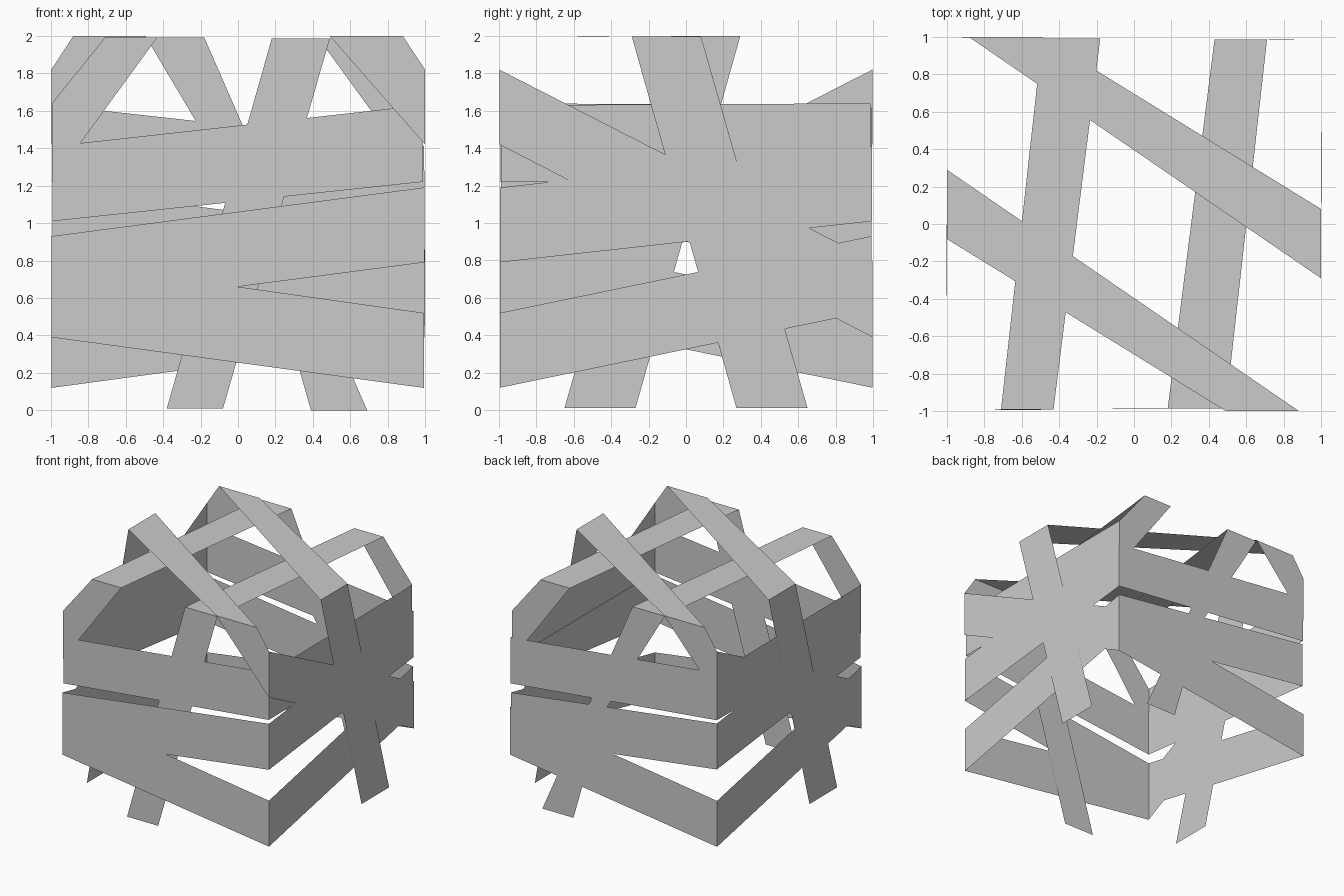
import bpy

if "Cube" in bpy.data.objects:
    bpy.data.objects.remove(bpy.data.objects["Cube"])

# One ribbon wound around a 2 x 2 x 2 box: each station is a fold line on a box edge,
# (first edge point, second edge point). The other ribbon is its half-turn copy.
def corner(x, y, hi, lo):
    return (x, y, hi), (x, y, lo)

STATIONS = [
    ((1, .27, .01), (1, .65, .01)),        # hanging end, right side
    ((1, -.29, 2), (1, .08, 2)),           # right top edge
    ((-.88, 1, 2), (-.49, 1, 2)),          # back top edge
    corner(-1, 1, 1.82, 1.42),
    corner(-1, -1, .80, .39),
    corner(1, -1, .52, .12),
    corner(1, 1, .93, .53),
    corner(-1, 1, 1.19, .79),
    corner(-1, -1, 1.41, 1.01),
    corner(1, -1, 1.63, 1.22),
    corner(1, 1, 1.64, 1.22),
    ((.71, 1, 2), (.43, 1, 2)),            # back top edge again
    ((.49, -1, 2), (.18, -1, 2)),          # front top edge
]


def ribbon(name, end, turn, depth):
    """Skin the stations with quads, sinking slightly so later wraps lie underneath."""
    stations = STATIONS + [end]
    verts = []
    for i, pair in enumerate(stations):
        d = depth * i / (len(stations) - 1)

        def sink(v):
            return v - d if v == 1 else v + d if v == -1 else v
        for x, y, z in pair:
            verts.append((turn * sink(x), turn * sink(y), 2 - d if z == 2 else z))
    faces = [(2 * i, 2 * i + 1, 2 * i + 3, 2 * i + 2) for i in range(len(stations) - 1)]
    mesh = bpy.data.meshes.new(name)
    mesh.from_pydata(verts, [], faces)
    obj = bpy.data.objects.new(name, mesh)
    bpy.context.collection.objects.link(obj)


# Two interlaced ribbons, each with its own hanging end
ribbon("ribbon_front", ((-.08, -1, .01), (-.38, -1, .01)), 1, .017)
ribbon("ribbon_back", ((-.69, -1, 0), (-.39, -1, 0)), -1, .010)
